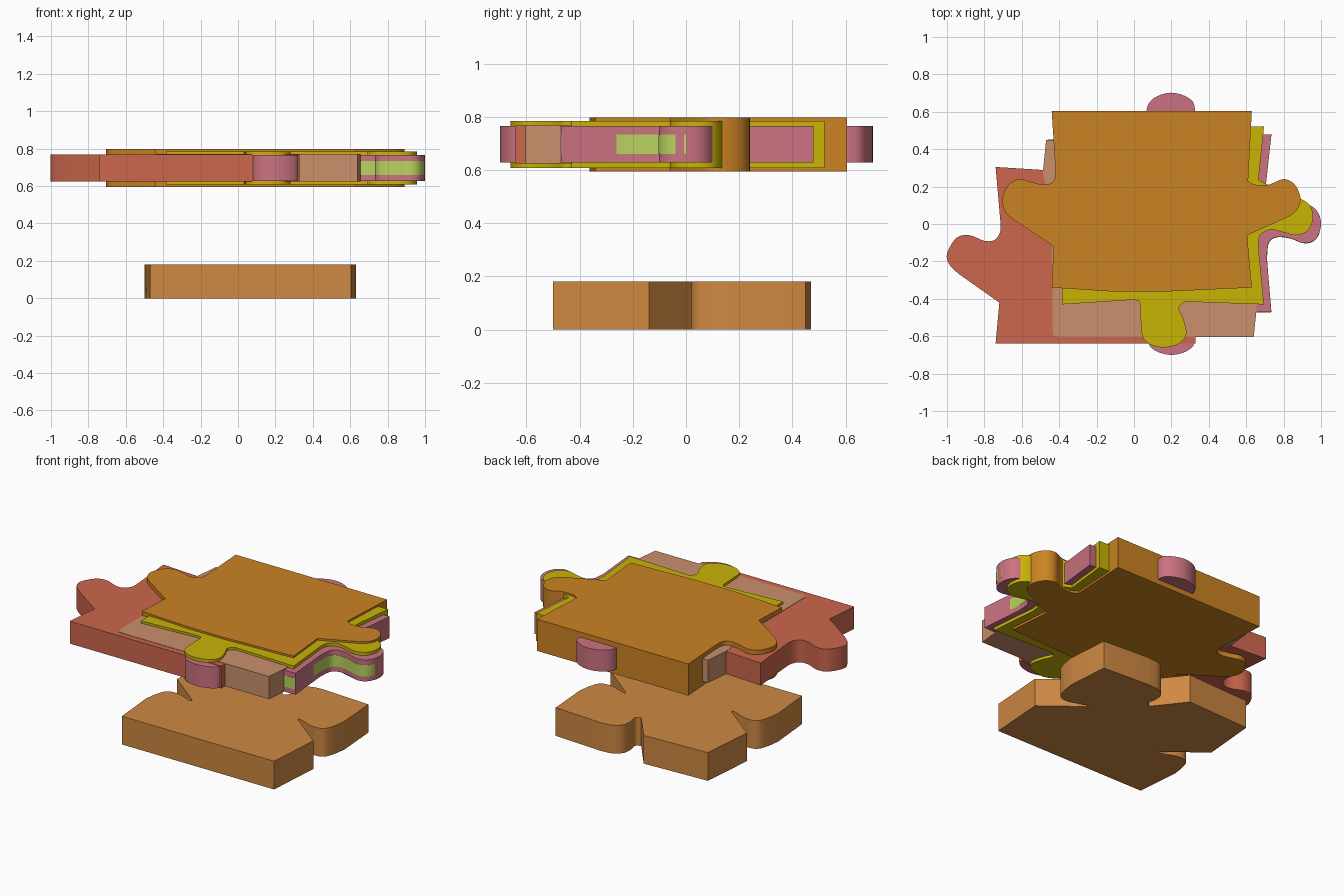
import bpy, bmesh
from mathutils import Vector


def spline(pts, steps=5):
    """Catmull-Rom curve through the given points."""
    p = [Vector(q) for q in pts]
    p = [2 * p[0] - p[1]] + p + [2 * p[-1] - p[-2]]
    out = []
    for a, b, c, d in zip(p, p[1:], p[2:], p[3:]):
        for i in range(steps):
            t = i / steps
            out.append(0.5 * (2 * b + (c - a) * t + (2 * a - 5 * b + 4 * c - d) * t * t
                              + (3 * b - a - 3 * c + d) * t ** 3))
    return out + [p[-2]]


def piece(name, outline, z0, z1, rgb):
    """Extrude an outline; tuples are corners, nested lists are curves."""
    ring = []
    for item in outline:
        ring += spline(item) if isinstance(item, list) else [Vector(item)]
    bm = bmesh.new()
    face = bm.faces.new([bm.verts.new((p.x, p.y, z0)) for p in ring])
    top = bmesh.ops.extrude_face_region(bm, geom=[face])["geom"]
    for v in top:
        if isinstance(v, bmesh.types.BMVert):
            v.co.z = z1
    bmesh.ops.recalc_face_normals(bm, faces=bm.faces)
    mesh = bpy.data.meshes.new(name)
    bm.to_mesh(mesh)
    bm.free()
    ob = bpy.data.objects.new(name, mesh)
    bpy.context.collection.objects.link(ob)
    mat = bpy.data.materials.new(name + "_colour")
    mat.diffuse_color = [(c / 255) ** 2.2 for c in rgb] + [1]
    mesh.materials.append(mat)
    bpy.context.view_layer.objects.active = ob
    ob.select_set(True)
    bpy.ops.object.shade_smooth_by_angle(angle=0.6)
    ob.select_set(False)
    return ob


# lower piece with three skewed sockets
piece("lower_piece", [
    (-.47, -.5), (.605, -.5), (.63, -.14),
    [(.42, .025), (.39, .05), (.41, .055), (.507, .02), (.58, .03), (.61, .09), (.625, .18)],
    (.605, .45), [(.28, .47), (.2, .46), (.15, .42), (.14, .36), (.15, .3), (.12, .28)],
    (-.03, .47), (-.47, .45), (-.5, .1),
    [(-.29, -.065), (-.26, -.09), (-.28, -.095), (-.377, -.06), (-.45, -.07), (-.48, -.13),
     (-.495, -.22)]], 0, .18, (205, 135, 68))

# uppermost piece with left and right tabs
piece("orange_piece", [
    (-.44, -.34), (-.1, -.362), (.15, -.362), (.63, -.34), (.605, -.06),
    [(.83, .04), (.875, .08), (.89, .14), (.86, .21), (.80, .24), (.72, .21), (.65, .21), (.61, .23)],
    (.63, .605), (-.44, .605),
    [(-.42, .29), (-.43, .23), (-.48, .21), (-.55, .225), (-.61, .24), (-.67, .21), (-.705, .13),
     (-.685, .06), (-.64, .02)], (-.43, -.12)], .595, .797, (202, 130, 40))

# piece with a bottom tab and a right tab
piece("yellow_piece", [
    (-.385, -.43),
    [(0, -.405), (.03, -.42), (.035, -.5), (.045, -.6), (.09, -.645), (.16, -.66), (.24, -.64),
     (.28, -.59), (.265, -.51), (.24, -.45), (.27, -.415)],
    (.695, -.43),
    [(.665, -.12), (.675, -.06), (.73, -.03), (.8, -.045), (.87, -.06), (.93, -.035), (.957, .03),
     (.94, .1), (.88, .14), (.78, .18), (.665, .235)],
    (.695, .52), (-.385, .52)], .608, .785, (200, 178, 15))

# plain slab piece
piece("tan_piece", [
    [(-.435, -.56), (-.43, -.595), (-.4, -.603)], (.64, -.603), (.655, -.46), (.65, .45),
    (-.47, .45), (-.487, .28), (-.44, 0)], .625, .77, (201, 142, 108))

# piece with the left tab
piece("red_piece", [
    (-.74, -.64), (.33, -.64), (.33, .28), (-.35, .28), (-.74, .305),
    [(-.715, .02), (-.715, -.04), (-.745, -.085), (-.8, -.09), (-.88, -.06), (-.95, -.075),
     (-1, -.16), (-.985, -.22), (-.94, -.265)], (-.72, -.42)], .625, .768, (203, 102, 78))

# piece with front, back and right tabs
tab = [(.985, -.06), (.95, -.095), (.9, -.1), (.83, -.075), (.76, -.07), (.72, -.1), (.71, -.18)]
piece("pink_piece", [
    (-.33, -.47),
    [(.09, -.48), (.075, -.62), (.11, -.675), (.2, -.7), (.29, -.675), (.325, -.62), (.3, -.48)],
    (.735, -.47), tab[::-1] + [(1, 0), (.985, .06), (.94, .1), (.85, .12), (.7, .16)],
    (.735, .48),
    [(.31, .47), (.325, .62), (.29, .675), (.2, .702), (.11, .675), (.068, .61), (.09, .47)],
    (-.33, .48)], .628, .765, (202, 114, 128))

# lime band along the lower half of the right tab
piece("lime_band", [
    (.3, -.472), (.733, -.472), [(x + .001, y - .002) for x, y in tab[::-1]] + [(1.001, 0)],
    (.7, .02), (.7, .3), (.3, .3)], .66, .733, (184, 210, 95))
